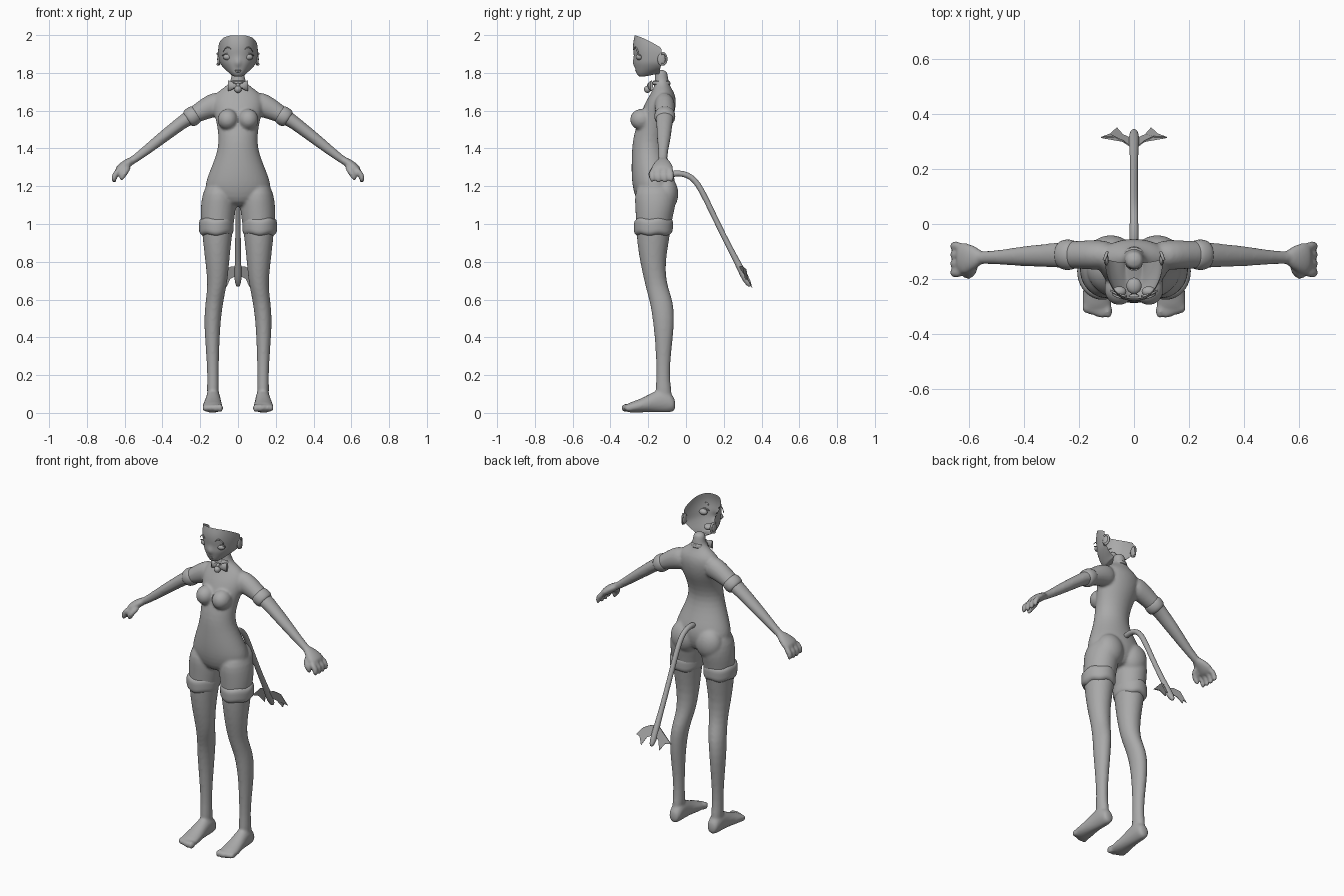
import bpy, bmesh, math
from mathutils import Vector, Matrix

grey = bpy.data.materials.new("plain grey")
grey.diffuse_color = (0.4, 0.4, 0.4, 1)


def loft(bm, sections, seg=16, cap=True):
    """Skin elliptical sections given as (centre, half axis u, half axis v)."""
    rings = []
    for c, u, v in sections:
        rings.append([bm.verts.new(Vector(c) + Vector(u) * math.cos(a) + Vector(v) * math.sin(a))
                      for a in (2 * math.pi * i / seg for i in range(seg))])
    for r, s in zip(rings, rings[1:]):
        for i in range(seg):
            j = (i + 1) % seg
            bm.faces.new((r[i], r[j], s[j], s[i]))
    if cap:
        bm.faces.new(rings[0][::-1])
        bm.faces.new(rings[-1])


def upright(rows):
    """Rows of z, x min, x max, y front, y back."""
    return [(((a + b) / 2, (f + k) / 2, z), ((b - a) / 2, 0, 0), (0, (k - f) / 2, 0))
            for z, a, b, f, k in rows]


def limb(points):
    """Rows of x, y, z, radius along y, radius across."""
    out = []
    for i, (x, y, z, ry, rp) in enumerate(points):
        p, q = points[max(i - 1, 0)], points[min(i + 1, len(points) - 1)]
        d = Vector((q[0] - p[0], 0, q[2] - p[2])).normalized()
        out.append(((x, y, z), (0, ry, 0), (-d.z * rp, 0, d.x * rp)))
    return out


def ball(bm, c, r, seg=16):
    m = Matrix.Translation(c) @ Matrix.Diagonal((*r, 1))
    bmesh.ops.create_uvsphere(bm, u_segments=seg, v_segments=seg // 2 + 2, radius=1, matrix=m)


def mirror(bm):
    geo = bmesh.ops.duplicate(bm, geom=bm.verts[:] + bm.edges[:] + bm.faces[:])["geom"]
    bmesh.ops.scale(bm, vec=(-1, 1, 1), verts=[g for g in geo if isinstance(g, bmesh.types.BMVert)])


def finish(name, bm, subsurf=0, voxel=0, angle=60, recalc=True):
    if recalc:
        bmesh.ops.recalc_face_normals(bm, faces=bm.faces[:])
    me = bpy.data.meshes.new(name)
    bm.to_mesh(me)
    bm.free()
    ob = bpy.data.objects.new(name, me)
    bpy.context.collection.objects.link(ob)
    me.materials.append(grey)
    if subsurf:
        m = ob.modifiers.new("subsurf", "SUBSURF")
        m.levels = m.render_levels = subsurf
    if voxel:
        m = ob.modifiers.new("fuse", "REMESH")
        m.mode, m.voxel_size, m.use_smooth_shade = "VOXEL", voxel, True
        m = ob.modifiers.new("soften", "SMOOTH")
        m.factor, m.iterations = 0.5, 5
    bpy.ops.object.select_all(action="DESELECT")
    ob.select_set(True)
    bpy.context.view_layer.objects.active = ob
    bpy.ops.object.shade_smooth_by_angle(angle=math.radians(angle))
    return ob


# body: one side of limbs, mirrored, then fused with the torso
bm = bmesh.new()
leg = [(1.22, .04, .165, -.25, -.08), (1.16, .015, .19, -.275, -.05), (1.1, .008, .199, -.272, -.052),
       (1.04, .015, .2, -.268, -.068), (.97, .025, .193, -.265, -.08), (.9, .035, .186, -.26, -.09),
       (.8, .045, .174, -.245, -.108), (.7, .054, .163, -.222, -.104), (.64, .067, .166, -.208, -.085),
       (.58, .078, .174, -.19, -.066), (.5, .09, .18, -.178, -.06), (.4, .096, .176, -.166, -.068),
       (.3, .1, .168, -.16, -.08), (.2, .102, .163, -.156, -.086), (.13, .1, .165, -.163, -.078),
       (.07, .1, .165, -.16, -.07)]
loft(bm, upright(leg))
foot = [(-.055, .13, .026, .012, .07), (-.075, .13, .037, .003, .1), (-.115, .131, .04, 0, .135),
        (-.16, .132, .042, .002, .12), (-.21, .134, .048, .003, .09), (-.26, .135, .055, 0, .068),
        (-.30, .135, .056, 0, .055), (-.318, .134, .05, .008, .044)]
loft(bm, [((x, y, (a + b) / 2), (w, 0, 0), (0, 0, (b - a) / 2)) for y, x, w, a, b in foot])
for i, x in enumerate((.094, .118, .139, .158, .177)):
    ball(bm, (x, -.318 + .006 * max(0, i - 1), .026), (.016 - .001 * i, .028, .023 - .001 * i), 12)
loft(bm, limb([(.07, -.115, 1.64, .05, .06), (.12, -.113, 1.633, .056, .068), (.17, -.112, 1.612, .054, .058),
               (.235, -.112, 1.575, .05, .045), (.28, -.113, 1.55, .047, .037),
               (.33, -.115, 1.512, .042, .035), (.4, -.117, 1.458, .038, .032),
               (.48, -.121, 1.395, .028, .027), (.54, -.122, 1.348, .023, .022), (.6, -.122, 1.31, .026, .02)]))
# hand with curled fingers and thumb
loft(bm, limb([(.55, -.122, 1.343, .025, .02), (.58, -.123, 1.325, .043, .024),
               (.615, -.126, 1.3, .062, .026), (.643, -.126, 1.275, .06, .022)]))
for i, y in enumerate((-.178, -.145, -.112, -.08)):
    tip = 1.213 + .006 * abs(i - 1.5)
    loft(bm, limb([(.625, y, 1.29, .017, .018), (.652, y, 1.262, .018, .018),
                   (.66, y, 1.235, .017, .016), (.65, y, tip, .011, .009)]), 10)
loft(bm, limb([(.575, -.15, 1.312, .02, .02), (.595, -.183, 1.28, .02, .019),
               (.612, -.186, 1.25, .017, .016), (.622, -.178, 1.228, .01, .01)]), 10)
ball(bm, (.054, -.235, 1.553), (.056, .063, .057))
ball(bm, (.085, -.108, 1.16), (.086, .07, .095))
mirror(bm)
torso = [(1.09, .09, -.24, -.09), (1.14, .165, -.27, -.065), (1.2, .179, -.285, -.052), (1.25, .163, -.289, -.06),
         (1.3, .143, -.29, -.08), (1.37, .115, -.288, -.105), (1.43, .103, -.285, -.113),
         (1.5, .108, -.27, -.093), (1.55, .118, -.252, -.07), (1.6, .133, -.235, -.056),
         (1.65, .138, -.213, -.051), (1.69, .122, -.188, -.058), (1.72, .08, -.172, -.078),
         (1.745, .043, -.166, -.09), (1.78, .035, -.166, -.095), (1.82, .034, -.165, -.1)]
loft(bm, upright([(z, -w, w, f, k) for z, w, f, k in torso]), 20)
finish("body", bm, 1, .008)

# fluffy thigh cuffs
bm = bmesh.new()
cuff = [(1.035, .035), (1.03, .008), (1.01, -.001), (.985, .001), (.96, 0), (.943, .01), (.935, .04)]
loft(bm, upright([(z, .022 + d, .208 - d, -.277 + d, -.068 - d) for z, d in cuff]), 24)
for v in bm.verts:
    v.co.z += .005 * math.sin(5 * math.atan2(v.co.y + .17, v.co.x - .115))
mirror(bm)
finish("thigh_cuffs", bm, 1)

# rolled sleeve cuffs
bm = bmesh.new()
ax = Vector((.82, 0, -.57))
loft(bm, limb([(*(Vector((.242, -.112, 1.57)) + ax * t), r + .004, r)
               for t, r in ((-.034, .035), (-.03, .047), (-.012, .053), (.012, .053), (.03, .047), (.034, .03))]))
mirror(bm)
finish("sleeve_cuffs", bm, 1)

# open face shell: rows of z front, z back, half width, y front, y back
bm = bmesh.new()
rows = [(1.999, 1.932, .104, -.272, -.13), (1.96, 1.915, .106, -.281, -.13), (1.92, 1.895, .105, -.281, -.13),
        (1.885, 1.872, .102, -.274, -.13), (1.855, 1.852, .097, -.276, -.13), (1.83, 1.836, .085, -.27, -.133),
        (1.805, 1.82, .068, -.265, -.137), (1.785, 1.81, .048, -.257, -.14), (1.777, 1.803, .036, -.238, -.14),
        (1.786, 1.797, .032, -.2, -.14), (1.795, 1.795, .03, -.168, -.14)]
n = 20
grid = []
for zf, zb, w, f, b in rows:
    line = []
    for i in range(n + 1):
        t = math.pi * (i / n - .5)
        s, c = math.sin(t), math.cos(t)
        line.append(bm.verts.new((w * math.copysign(abs(s) ** .85, s), b - (b - f) * c,
                                  zf + (zb - zf) * (1 - c) ** 1.3)))
    grid.append(line)
grid[4][n // 2].co += Vector((0, -.016, -.004))  # nose tip
for r, q in zip(grid, grid[1:]):
    for i in range(n):
        bm.faces.new((r[i], q[i], q[i + 1], r[i + 1]))
finish("face", bm, 2, recalc=False)

# eyes, eyelids and brows
bm = bmesh.new()
ball(bm, (.054, -.246, 1.884), (.026, .019, .017))
for rise, y, lo, hi in ((.018, -.262, 0, 1), (.052, -.271, .15, .9)):
    pts = []
    for i in range(8):
        t = lo + (hi - lo) * i / 7
        x = .026 + .06 * t
        pts.append(((x, y + 5.5 * (x - .026) ** 2, 1.884 + rise * math.sin(math.pi * (.15 + .75 * t))),
                    (0, .004, 0), (0, 0, .0028)))
    loft(bm, pts, 8)
mirror(bm)
finish("eyes", bm)

bm = bmesh.new()
ball(bm, (0, -.262, 1.813), (.018, .007, .004))
ball(bm, (0, -.26, 1.806), (.013, .008, .004))
ball(bm, (0, -.225, 1.815), (.028, .03, .018))
finish("mouth", bm)

# ears with a raised rim
bm = bmesh.new()
ball(bm, (.101, -.13, 1.872), (.009, .021, .034))
m = Matrix.Translation((.105, -.122, 1.874)) @ Matrix.Rotation(.35, 4, "Z")
rim = [m @ Vector((0, .02 * math.cos(a), .03 * math.sin(a))) for a in (math.pi * (i / 9 * 1.3 - .65) for i in range(10))]
loft(bm, [(p, (.006, 0, 0), (p - Vector((.105, -.122, 1.874))).normalized() * .006) for p in rim], 8)
mirror(bm)
finish("ears", bm)

# collar, bow tie and bell
bm = bmesh.new()
loft(bm, [((0, -.13, z), (r, 0, 0), (0, r + .004, 0)) for z, r in
          ((1.735, .04), (1.737, .047), (1.758, .042), (1.76, .034))], 24)
finish("collar", bm, 1)
bm = bmesh.new()
loft(bm, [((x, y, 1.732), (0, d, 0), (0, 0, h)) for x, y, d, h in
          ((.004, -.19, .008, .01), (.02, -.192, .012, .016), (.04, -.188, .014, .025), (.053, -.182, .007, .028))], 8)
mirror(bm)
ball(bm, (0, -.194, 1.734), (.011, .012, .014))
finish("bow_tie", bm, angle=40)
bm = bmesh.new()
ball(bm, (0, -.203, 1.713), (.019, .019, .019))
finish("bell", bm)

# tail
bm = bmesh.new()
path = [(-.09, 1.262, .018), (-.04, 1.27, .017), (.005, 1.262, .016), (.045, 1.235, .016), (.08, 1.185, .016),
        (.14, 1.06, .015), (.2, .935, .015), (.26, .82, .016), (.29, .762, .019), (.315, .71, .02),
        (.335, .68, .015), (.34, .668, .006)]
secs = []
for i, (y, z, r) in enumerate(path):
    p, q = path[max(i - 1, 0)], path[min(i + 1, len(path) - 1)]
    d = Vector((0, q[0] - p[0], q[1] - p[1])).normalized()
    secs.append(((0, y, z), (r, 0, 0), (0, -d.z * r, d.y * r)))
loft(bm, secs, 12)
finish("tail", bm, 1)

# small bat fins at the tail tip
bm = bmesh.new()
fin = [(.008, .275, .775), (.035, .3, .776), (.07, .318, .76), (.12, .315, .705), (.088, .327, .705),
       (.062, .35, .665), (.04, .325, .71), (.008, .31, .725)]
layers = [[bm.verts.new((x, y + o, z)) for x, y, z in fin] for o in (-.002, .002)]
bm.faces.new(layers[0])
bm.faces.new(layers[1][::-1])
for i in range(len(fin)):
    j = (i + 1) % len(fin)
    bm.faces.new((layers[0][i], layers[1][i], layers[1][j], layers[0][j]))
mirror(bm)
finish("tail_fins", bm, angle=30)
